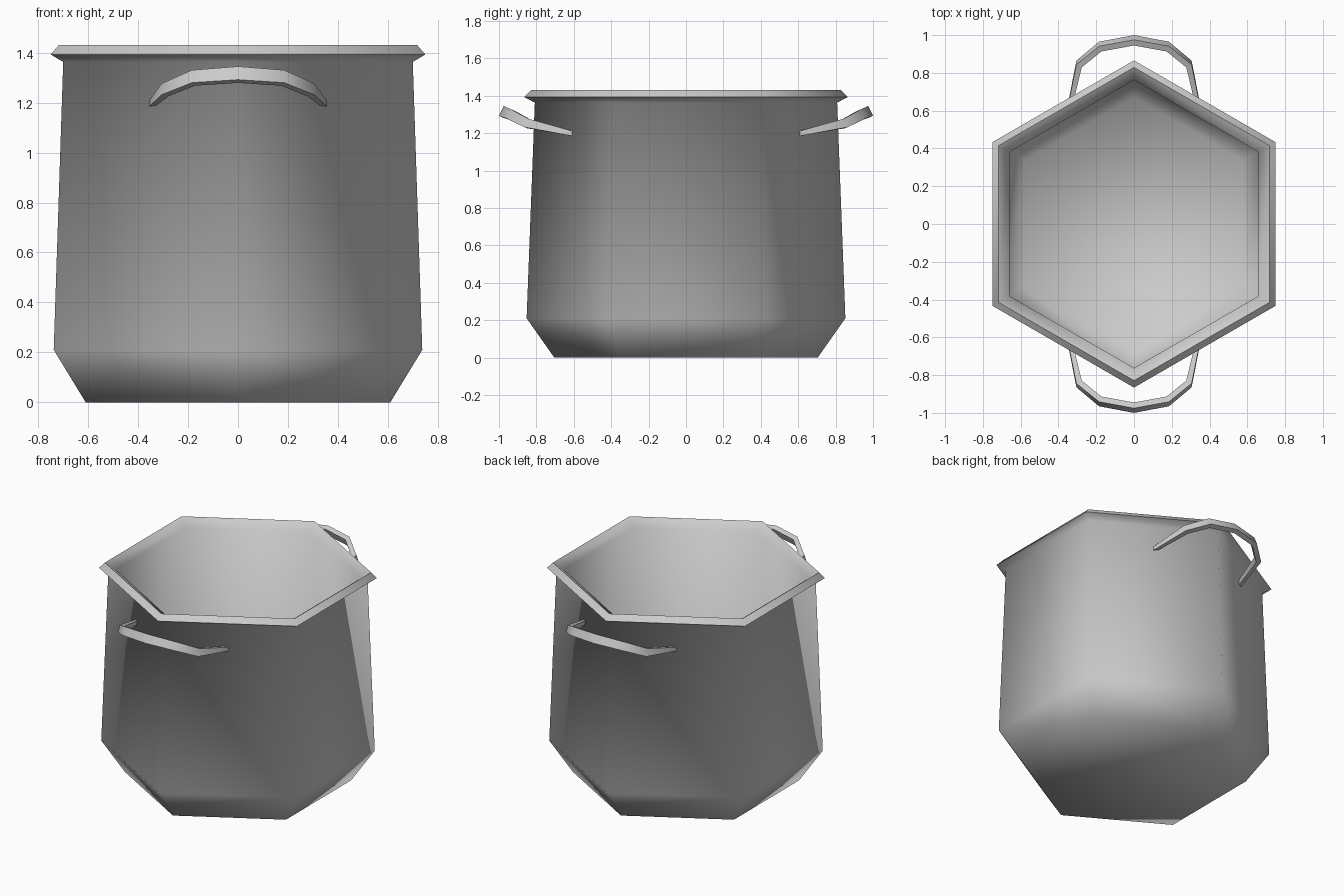
import bpy, bmesh, math
from mathutils import Vector

if "Cube" in bpy.data.objects:
    bpy.data.objects.remove(bpy.data.objects["Cube"])


def finish(bm, name, angle):
    bmesh.ops.recalc_face_normals(bm, faces=bm.faces)
    mesh = bpy.data.meshes.new(name)
    bm.to_mesh(mesh)
    bm.free()
    ob = bpy.data.objects.new(name, mesh)
    bpy.context.collection.objects.link(ob)
    bpy.ops.object.select_all(action='DESELECT')
    ob.select_set(True)
    bpy.context.view_layer.objects.active = ob
    bpy.ops.object.shade_smooth_by_angle(angle=math.radians(angle))


def loft(bm, rings):
    # Bridge closed rings of points and cap both ends
    loops = [[bm.verts.new(p) for p in ring] for ring in rings]
    for a, b in zip(loops, loops[1:]):
        for i in range(len(a)):
            j = (i + 1) % len(a)
            bm.faces.new((a[i], a[j], b[j], b[i]))
    bm.faces.new(loops[0])
    bm.faces.new(loops[-1])


def hexagon(flat, z):
    # Corners point along y, flats along x
    r = flat / math.cos(math.pi / 6)
    return [(r * math.sin(k * math.pi / 3), r * math.cos(k * math.pi / 3), z) for k in range(6)]


# Pot: outer wall, flared rim, then inner wall down to the floor
profile = [(0.61, 0), (0.738, 0.21), (0.70, 1.363), (0.75, 1.393), (0.718, 1.43),
           (0.66, 1.385), (0.695, 0.22), (0.58, 0.04)]
bm = bmesh.new()
loft(bm, [hexagon(f, z) for f, z in profile])
finish(bm, "pot_body", 65)

# Handle: outer lower edge, inward thickness, height scale at each station
stations = [((0.355, 0.61, 1.185), (-0.022, -0.005, 0.0), 0.45),
            ((0.305, 0.865, 1.232), (-0.028, -0.015, -0.006), 0.85),
            ((0.185, 0.965, 1.28), (-0.012, -0.028, -0.012), 0.95),
            ((0.0, 1.0, 1.292), (0.0, -0.03, -0.013), 1.0)]


def section(station, mx, my):
    low, inward, scale = Vector(station[0]), Vector(station[1]), station[2]
    up = Vector((0, -0.025, 0.053)) * scale
    pts = (low, low + up, low + up + inward, low + inward)
    return [(p.x * mx, p.y * my, p.z) for p in pts]


for name, side in (("back_handle", 1), ("front_handle", -1)):
    bm = bmesh.new()
    loft(bm, [section(s, -1, side) for s in stations] +
         [section(s, 1, side) for s in reversed(stations[:-1])])
    finish(bm, name, 40)
